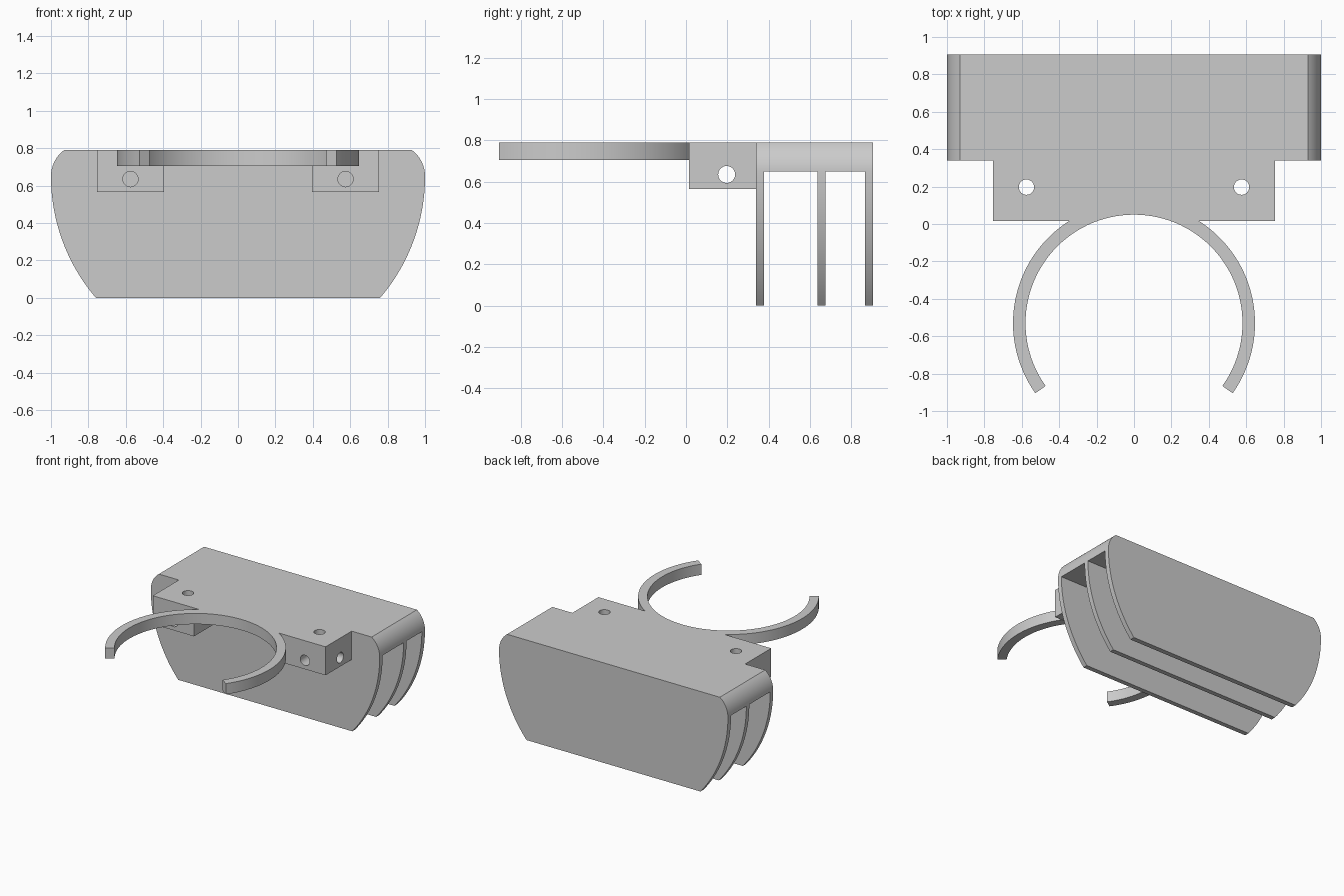
import bpy, bmesh, math
from mathutils import Matrix

if "Cube" in bpy.data.objects:
    bpy.data.objects.remove(bpy.data.objects["Cube"], do_unlink=True)

grey = bpy.data.materials.new("plain grey")
grey.use_nodes = True
COLOUR = (0.6, 0.6, 0.6, 1)
grey.diffuse_color = COLOUR
grey.node_tree.nodes["Principled BSDF"].inputs["Base Color"].default_value = COLOUR


def finish(name, bm):
    bmesh.ops.recalc_face_normals(bm, faces=bm.faces)
    mesh = bpy.data.meshes.new(name)
    bm.to_mesh(mesh)
    bm.free()
    mesh.materials.append(grey)
    obj = bpy.data.objects.new(name, mesh)
    bpy.context.collection.objects.link(obj)
    return obj


def prism(name, points, direction):
    """Extrude a closed outline of 3D points."""
    bm = bmesh.new()
    face = bm.faces.new([bm.verts.new(p) for p in points])
    out = bmesh.ops.extrude_face_region(bm, geom=[face])
    bmesh.ops.translate(bm, vec=direction,
                        verts=[v for v in out["geom"] if isinstance(v, bmesh.types.BMVert)])
    return finish(name, bm)


def box(name, x0, x1, y0, y1, z0, z1):
    return prism(name, [(x0, y0, z0), (x1, y0, z0), (x1, y1, z0), (x0, y1, z0)], (0, 0, z1 - z0))


def cylinder(name, centre, radius, length, axis="Z", sides=32):
    turn = {"X": Matrix.Rotation(math.pi / 2, 4, "Y"),
            "Y": Matrix.Rotation(math.pi / 2, 4, "X"), "Z": Matrix()}[axis]
    bm = bmesh.new()
    bmesh.ops.create_cone(bm, cap_ends=True, segments=sides, radius1=radius, radius2=radius,
                          depth=length, matrix=Matrix.Translation(centre) @ turn)
    return finish(name, bm)


def combine(target, other, operation):
    """Apply a boolean and drop the helper."""
    mod = target.modifiers.new("boolean", "BOOLEAN")
    mod.operation, mod.solver, mod.object = operation, "EXACT", other
    bpy.context.view_layer.objects.active = target
    bpy.ops.object.modifier_apply(modifier=mod.name)
    bpy.data.objects.remove(other, do_unlink=True)


def arc(cx, cy, radius, start, end, steps):
    angles = [math.radians(start + (end - start) * i / steps) for i in range(steps + 1)]
    return [(cx + radius * math.cos(a), cy + radius * math.sin(a)) for a in angles]


TOP, SLOT_TOP = 0.79, 0.65

# Finned body: one curved profile, slotted from below into three plates
half = arc(0, SLOT_TOP, 1.0, -40.54, 0, 24) + arc(0.825, SLOT_TOP, 0.175, 0, 53.13, 12)[1:]
outline = half + [(-x, z) for x, z in reversed(half)]
body = prism("finned_body", [(x, 0.34, z) for x, z in outline], (0, 0.565, 0))
for y0, y1 in ((0.377, 0.638), (0.675, 0.866)):
    combine(body, box("slot", -1.2, 1.2, y0, y1, -0.2, SLOT_TOP), "DIFFERENCE")

# Mounting bracket: two lugs joined by a thin web
bracket = box("clip_bracket", -0.755, 0.755, 0.015, 0.34, 0.565, TOP)
combine(bracket, box("gap", -0.395, 0.395, -0.2, 0.5, 0.4, 0.705), "DIFFERENCE")

# Open clip ring, joined to the web and bored out
RING_Y = -0.53
sector = arc(0, RING_Y, 0.647, -35.4, 215.4, 80) + [(0, RING_Y)]
ring = prism("clip_ring", [(x, y, 0.705) for x, y in sector], (0, 0, TOP - 0.705))
combine(bracket, ring, "UNION")
combine(bracket, cylinder("bore", (0, RING_Y, 0.7), 0.58, 1, sides=112), "DIFFERENCE")

# Screw holes crossing in each lug
for side in (-1, 1):
    centre = (side * 0.575, 0.197, 0.635)
    for axis in "XYZ":
        combine(bracket, cylinder("hole", centre, 0.041, 0.6, axis), "DIFFERENCE")

for obj in (body, bracket):
    bpy.ops.object.select_all(action="DESELECT")
    obj.select_set(True)
    bpy.context.view_layer.objects.active = obj
    bpy.ops.object.shade_smooth_by_angle(angle=math.radians(30))
